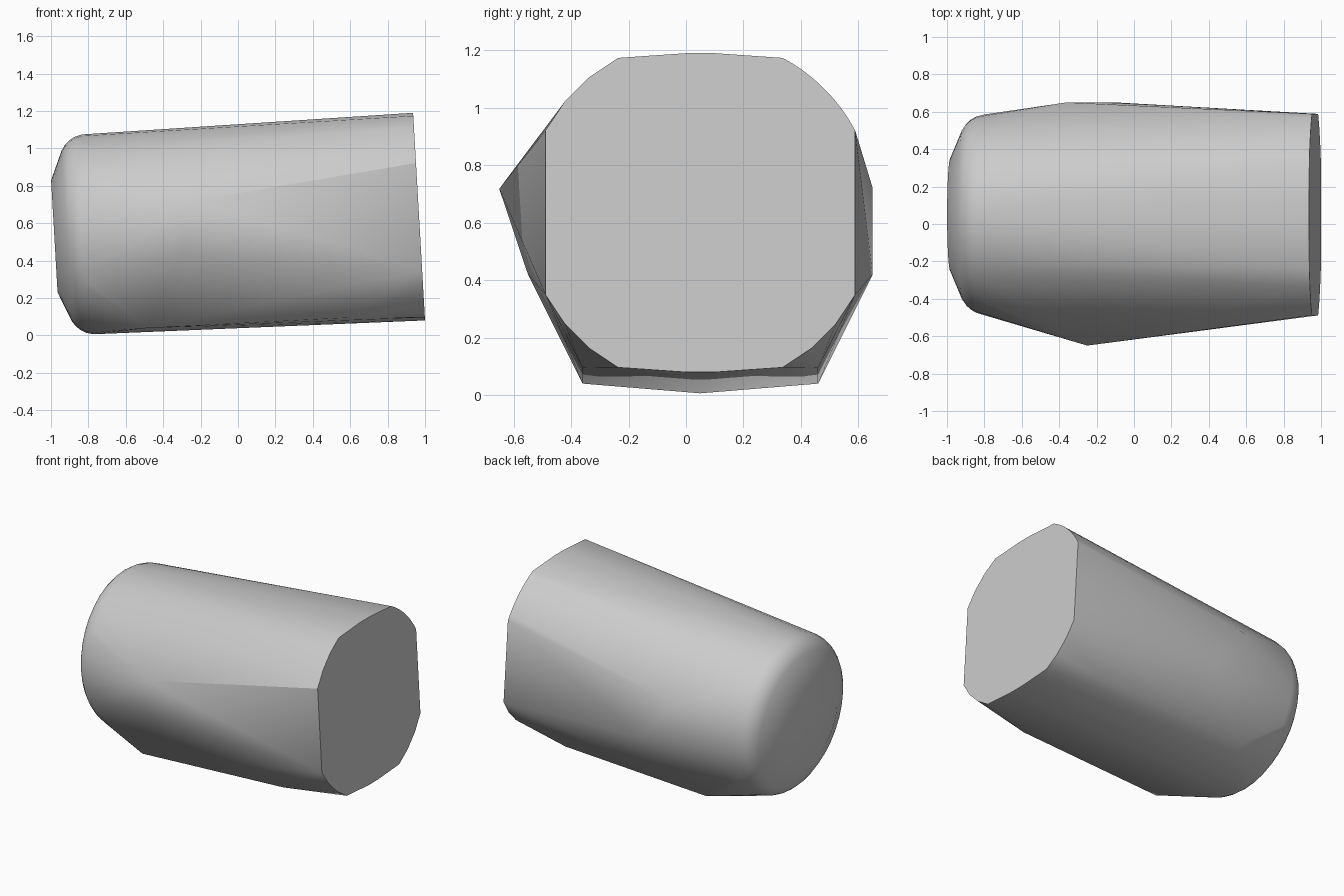
import bpy, bmesh, math
from mathutils import Vector

cube = bpy.data.objects.get("Cube")
if cube:
    bpy.data.objects.remove(cube, do_unlink=True)

grey = bpy.data.materials.new("plain_grey")
grey.use_nodes = True
colour = (0.6, 0.6, 0.6, 1)
grey.diffuse_color = colour
grey.node_tree.nodes["Principled BSDF"].inputs["Base Color"].default_value = colour

MID_Y = 0.05
TILT = 0.0575
AXIS = Vector((math.cos(TILT), 0, math.sin(TILT)))
UP = Vector((-math.sin(TILT), 0, math.cos(TILT)))
SIDE = Vector((0, 1, 0))
NOSE = Vector((-0.982, MID_Y, 0.53))
points = []


def ring(along, radius, count=36):
    """Circle around the tilted axis."""
    for i in range(count):
        a = math.tau * i / count
        points.append(NOSE + AXIS * along + radius * (SIDE * math.cos(a) + UP * math.sin(a)))


def end_point(dy, dz):
    """Point on the large flat end."""
    z = 0.635 + dz
    points.append(Vector((1 - TILT * (z - 0.08), MID_Y + dy, z)))


# rounded small end
for along, radius in ((0, 0.3), (0.066, 0.457), (0.085, 0.485), (0.11, 0.508),
                      (0.14, 0.525), (0.18, 0.535)):
    ring(along, radius)

# large end: circle with its four sides cut flat
for sy in (-1, 1):
    for sz in (-1, 1):
        steps = 9 if sy == sz == 1 else 3
        for i in range(steps + 1):
            a = math.radians(28 + 34 * i / steps)
            end_point(sy * 0.61 * math.cos(a), sz * 0.61 * math.sin(a))
        end_point(sy * 0.05, sz * 0.555)

# bulging side corners
for p in ((-0.25, -0.65, 0.718), (-0.3, -0.55, 0.42),
          (-0.36, 0.65, 0.72), (-0.1, 0.65, 0.42)):
    points.append(Vector(p))

# lower edges, mirrored
for sy in (-1, 1):
    points.append(Vector((-0.48, MID_Y + sy * 0.41, 0.04)))
    points.append(Vector((0.6, MID_Y + sy * 0.41, 0.095)))

# skin stretched over all sections
bm = bmesh.new()
for p in points:
    bm.verts.new(p)
hull = bmesh.ops.convex_hull(bm, input=bm.verts)
loose = {v for v in hull["geom_interior"] + hull["geom_unused"]
         if isinstance(v, bmesh.types.BMVert) and not v.link_faces}
bmesh.ops.delete(bm, geom=list(loose), context="VERTS")
bmesh.ops.dissolve_limit(bm, angle_limit=math.radians(0.5), verts=bm.verts, edges=bm.edges)
bmesh.ops.recalc_face_normals(bm, faces=bm.faces)
mesh = bpy.data.meshes.new("body")
bm.to_mesh(mesh)
bm.free()
mesh.materials.append(grey)

body = bpy.data.objects.new("body", mesh)
bpy.context.collection.objects.link(body)
bpy.ops.object.select_all(action="DESELECT")
body.select_set(True)
bpy.context.view_layer.objects.active = body
bpy.ops.object.shade_smooth_by_angle(angle=math.radians(30))
